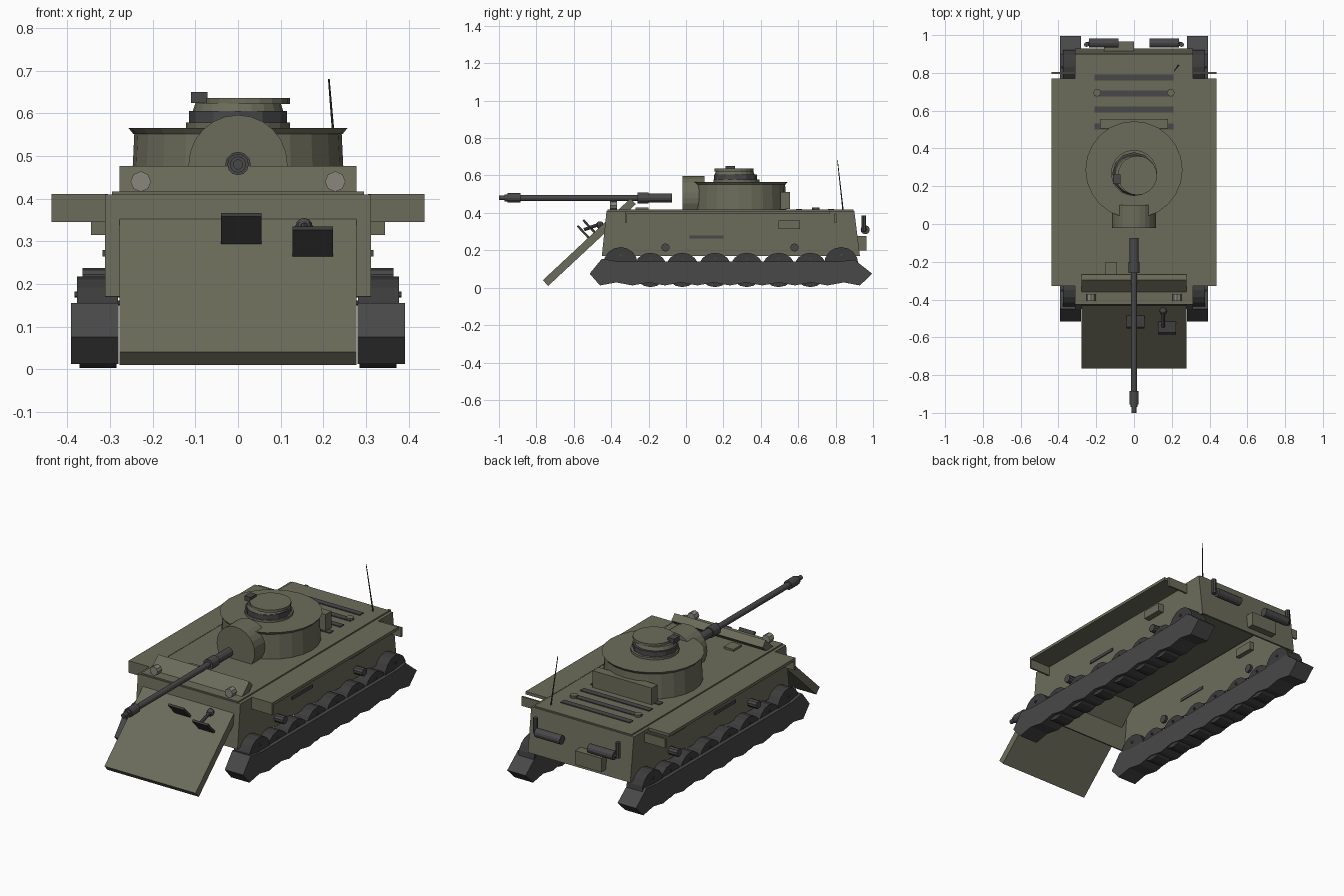
import bpy, bmesh, math
from mathutils import Vector, Matrix

if "Cube" in bpy.data.objects:
    bpy.data.objects.remove(bpy.data.objects["Cube"])


def material(name, rgb):
    m = bpy.data.materials.new(name)
    m.diffuse_color = (*rgb, 1)
    m.use_nodes = True
    m.node_tree.nodes["Principled BSDF"].inputs["Base Color"].default_value = m.diffuse_color
    return m


OLIVE = material("olive_paint", (0.15, 0.15, 0.105))
DARK = material("dark_steel", (0.065, 0.065, 0.066))
BLACK = material("rubber", (0.045, 0.045, 0.045))
LENS = material("lamp_grey", (0.25, 0.24, 0.2))


def finish(bm, name, mat):
    bmesh.ops.recalc_face_normals(bm, faces=bm.faces)
    me = bpy.data.meshes.new(name)
    bm.to_mesh(me)
    bm.free()
    me.materials.append(mat)
    ob = bpy.data.objects.new(name, me)
    bpy.context.collection.objects.link(ob)
    return ob


def box(name, x, y, z, mat=OLIVE):
    """Box from min/max pairs."""
    bm = bmesh.new()
    bmesh.ops.create_cube(bm, size=1)
    for v in bm.verts:
        for i, r in enumerate((x, y, z)):
            v.co[i] = (r[0] + r[1]) / 2 + v.co[i] * (r[1] - r[0])
    return finish(bm, name, mat)


def tilted(name, center, size, degrees, mat=OLIVE):
    """Box turned about the x axis."""
    bm = bmesh.new()
    m = (Matrix.Translation(center) @ Matrix.Rotation(math.radians(degrees), 4, 'X')
         @ Matrix.Diagonal((*size, 1)))
    bmesh.ops.create_cube(bm, size=1, matrix=m)
    return finish(bm, name, mat)


def cyl(name, p0, p1, r, mat=OLIVE, sides=12, r2=None):
    """Cylinder or cone between two points."""
    a, b = Vector(p0), Vector(p1)
    q = (b - a).to_track_quat('Z', 'Y').to_matrix().to_4x4()
    bm = bmesh.new()
    bmesh.ops.create_cone(bm, cap_ends=True, segments=sides, radius1=r,
                          radius2=r if r2 is None else r2, depth=(b - a).length,
                          matrix=Matrix.Translation((a + b) / 2) @ q)
    return finish(bm, name, mat)


def prism(name, profile, x0, x1, mat):
    """Side profile (y, z) pushed along x."""
    bm = bmesh.new()
    f = bm.faces.new([bm.verts.new((x0, y, z)) for y, z in profile])
    ext = bmesh.ops.extrude_face_region(bm, geom=[f])["geom"]
    vs = [v for v in ext if isinstance(v, bmesh.types.BMVert)]
    bmesh.ops.translate(bm, verts=vs, vec=(x1 - x0, 0, 0))
    bmesh.ops.recalc_face_normals(bm, faces=bm.faces)
    return finish(bm, name, mat)


# hull: shell with sloped ends, open underneath
hull = prism("hull", [(-0.45, 0.17), (0.93, 0.17), (0.9, 0.41), (-0.425, 0.41)], -0.312, 0.312, OLIVE)
bm = bmesh.new()
bm.from_mesh(hull.data)
bm.faces.ensure_lookup_table()
bmesh.ops.delete(bm, geom=[f for f in bm.faces if f.normal.z < -0.9], context='FACES')
bm.to_mesh(hull.data)
bm.free()
shell = hull.modifiers.new("thickness", 'SOLIDIFY')
shell.thickness, shell.offset = 0.012, -1
box("deck_plate", (-0.295, 0.295), (-0.42, 0.895), (0.395, 0.417))

# sloped front plate with vision flaps and ball mount
tilted("front_plate", (0, -0.517, 0.243), (0.555, 0.64, 0.042), 43)
tilted("driver_flap", (0.008, -0.518, 0.328), (0.095, 0.012, 0.092), 43, BLACK)
tilted("gunner_flap", (0.175, -0.548, 0.297), (0.095, 0.012, 0.092), 43, BLACK)
cyl("hull_gun", (0.155, -0.545, 0.31), (0.155, -0.46, 0.34), 0.009, DARK, 8)
bm = bmesh.new()
bmesh.ops.create_uvsphere(bm, u_segments=8, v_segments=6, radius=0.02,
                          matrix=Matrix.Translation((0.155, -0.46, 0.335)))
finish(bm, "hull_gun_ball", DARK)

# deck fittings
box("deck_hatch", (-0.15, -0.09), (-0.27, -0.2), (0.41, 0.428))
for y in (0.515, 0.605, 0.69, 0.775):
    box("engine_grille", (-0.21, 0.21), (y - 0.016, y + 0.016), (0.41, 0.422), DARK)
cyl("antenna", (0.235, 0.84, 0.41), (0.213, 0.81, 0.68), 0.004, BLACK, 6, 0.002)

# track outline with a wavy underside
low = [(-0.46 + i * 1.39 / 16, 0.012 if i % 2 == 0 else 0.028) for i in range(17)]
track = [(-0.515, 0.075)] + low + [(0.995, 0.075), (0.9, 0.15), (0.82, 0.14),
                                   (-0.36, 0.14), (-0.45, 0.155)]
WHEELS = (-0.19, -0.02, 0.155, 0.325, 0.495, 0.665)

for s, side in ((1, "right"), (-1, "left")):
    # running gear
    prism(side + "_track", track, s * 0.28, s * 0.392, DARK)
    for y in WHEELS:
        cyl(side + "_road_wheel", (s * 0.285, y, 0.095), (s * 0.372, y, 0.095), 0.092, BLACK, 16)
        cyl(side + "_wheel_bolt", (s * 0.276, y, 0.155), (s * 0.378, y, 0.155), 0.006, DARK, 6)
    for y in (-0.35, 0.83):
        cyl(side + "_end_wheel", (s * 0.281, y, 0.125), (s * 0.377, y, 0.125), 0.092, BLACK, 16)
        cyl(side + "_end_bolt", (s * 0.276, y, 0.175), (s * 0.383, y, 0.175), 0.007, DARK, 6)
    for y in (-0.11, 0.58):
        cyl(side + "_return_roller", (s * 0.29, y, 0.215), (s * 0.365, y, 0.215), 0.022, DARK, 10)

    # fender with flaps at both ends
    xs = sorted((s * 0.305, s * 0.437))
    box(side + "_fender", xs, (-0.325, 0.77), (0.395, 0.411))
    box(side + "_front_flap", xs, (-0.327, -0.317), (0.345, 0.411))
    box(side + "_rear_flap", xs, (0.795, 0.805), (0.345, 0.396))
    box(side + "_side_box", sorted((s * 0.28, s * 0.345)), (0.495, 0.61), (0.315, 0.36))
    box(side + "_tool_bar", sorted((s * 0.3, s * 0.318)), (0.02, 0.2), (0.264, 0.28), DARK)

    # lamps, deck caps and exhausts
    cyl(side + "_headlight", (s * 0.228, -0.407, 0.44), (s * 0.228, -0.37, 0.44), 0.024, LENS, 8)
    cyl(side + "_deck_cap", (s * 0.195, 0.695, 0.41), (s * 0.195, 0.695, 0.43), 0.02, OLIVE, 10)
    cyl(side + "_muffler", (s * 0.083, 0.958, 0.31), (s * 0.238, 0.958, 0.31), 0.024, DARK, 12)
    cyl(side + "_exhaust_pipe", (s * 0.252, 0.95, 0.3), (s * 0.252, 0.95, 0.385), 0.013, DARK, 8)
    cyl(side + "_exhaust_joint", (s * 0.235, 0.955, 0.31), (s * 0.255, 0.95, 0.31), 0.011, DARK, 8)
box("rear_box", (-0.16, 0.0), (0.91, 0.965), (0.2, 0.277))

# turret body, flared rim, mantlet and rear bin
C = 0.287
cyl("turret", (0, C, 0.41), (0, C, 0.555), 0.25, OLIVE, 24, 0.243)
cyl("turret_rim", (0, C, 0.552), (0, C, 0.566), 0.246, OLIVE, 24, 0.257)
cyl("mantlet", (0, -0.02, 0.48), (0, 0.1, 0.48), 0.116, OLIVE, 24)
box("turret_bin", (-0.18, 0.18), (0.505, 0.555), (0.42, 0.512))

# commander's cupola
cyl("cupola_base", (0, 0.27, 0.56), (0, 0.27, 0.578), 0.122, OLIVE, 20)
cyl("cupola_vision_ring", (0, 0.265, 0.578), (0, 0.265, 0.605), 0.115, DARK, 12)
cyl("cupola_drum", (0, 0.26, 0.605), (0, 0.26, 0.624), 0.106, OLIVE, 20, 0.1)
cyl("cupola_lid", (0.018, 0.257, 0.622), (0.018, 0.257, 0.636), 0.104, OLIVE, 20)
box("periscope", (-0.11, -0.072), (0.212, 0.262), (0.624, 0.65), DARK)

# main gun in stepped sections
for name, y0, y1, r in (("gun_root", -0.075, -0.205, 0.024), ("gun_collar", -0.2, -0.26, 0.03),
                        ("gun_barrel", -0.25, -0.89, 0.016), ("muzzle_brake", -0.885, -0.955, 0.025),
                        ("muzzle_ring", -0.95, -0.97, 0.019), ("muzzle_tip", -0.965, -1.0, 0.012)):
    cyl(name, (0, y0, 0.48), (0, y1, 0.48), r, DARK, 12)
